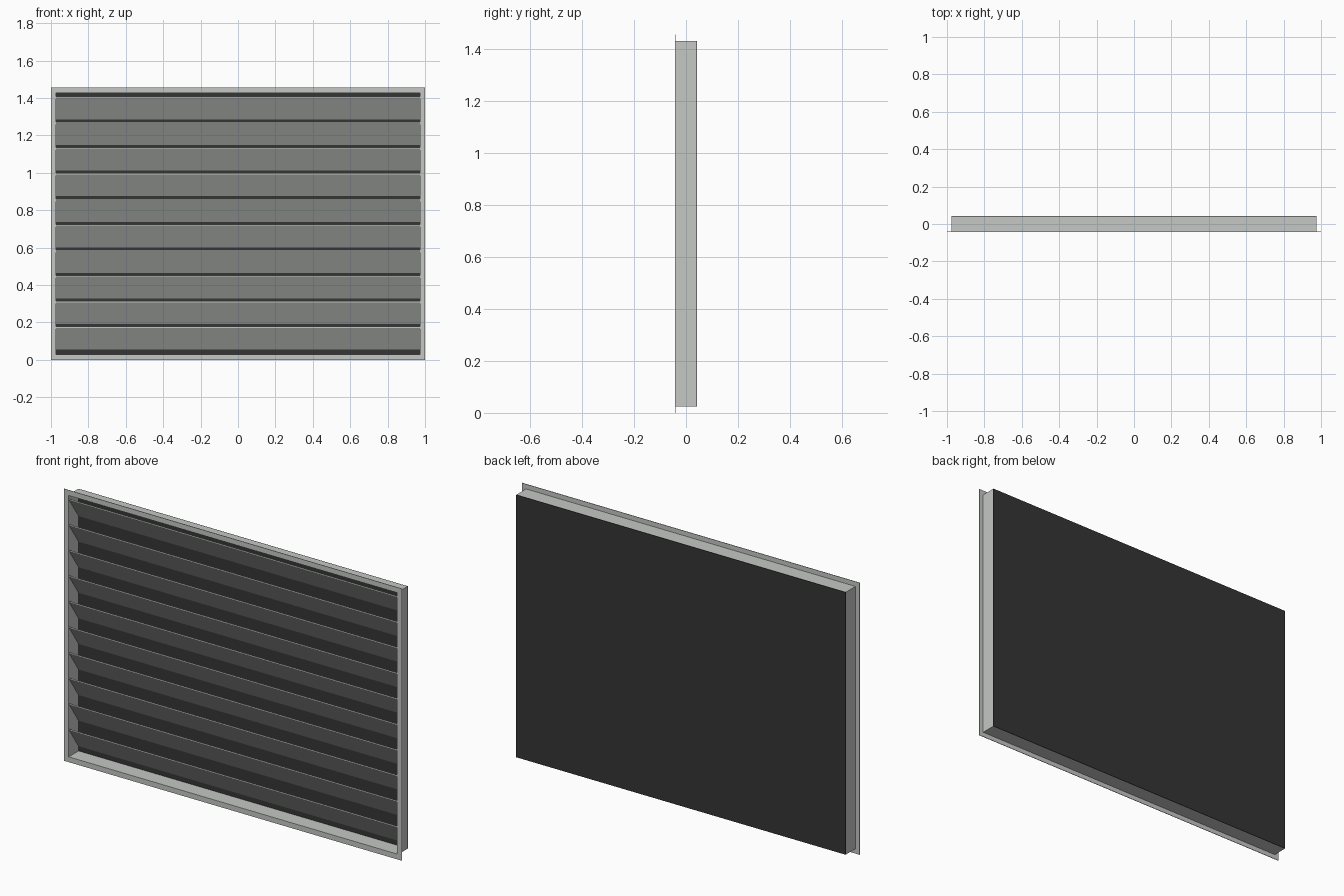
import bpy
import bmesh

cube = bpy.data.objects.get("Cube")
if cube:
    bpy.data.objects.remove(cube, do_unlink=True)


def material(name, color):
    mat = bpy.data.materials.new(name)
    mat.use_nodes = True
    mat.diffuse_color = color
    mat.node_tree.nodes["Principled BSDF"].inputs["Base Color"].default_value = color
    return mat


light_grey = material("light_grey_metal", (0.56, 0.58, 0.56, 1))
dark_grey = material("dark_backing", (0.036, 0.036, 0.036, 1))

HEIGHT = 1.455
MID = HEIGHT / 2
FRONT, BACK = -0.043, 0.043
WALL_X, WALL_Z = 0.975, 0.702   # half sizes of the duct box
SHEET = 0.003


def finish(name, bm, mat):
    bmesh.ops.recalc_face_normals(bm, faces=bm.faces)
    mesh = bpy.data.meshes.new(name)
    bm.to_mesh(mesh)
    bm.free()
    mesh.materials.append(mat)
    obj = bpy.data.objects.new(name, mesh)
    bpy.context.collection.objects.link(obj)
    return obj


def ring(name, outer, inner, y0, y1, mat):
    """Rectangular tube standing upright, with its hole along y."""
    bm = bmesh.new()
    corners = [(-1, -1), (1, -1), (1, 1), (-1, 1)]
    loops = [[bm.verts.new((sx * hx, y, MID + sz * hz)) for sx, sz in corners]
             for (hx, hz), y in ((outer, y0), (outer, y1), (inner, y1), (inner, y0))]
    for k in range(4):
        a, b = loops[k], loops[(k + 1) % 4]
        for i in range(4):
            j = (i + 1) % 4
            bm.faces.new((a[i], a[j], b[j], b[i]))
    return finish(name, bm, mat)


def extrude_x(name, profile, half, mat):
    """Extrude a (y, z) profile along the width."""
    bm = bmesh.new()
    face = bm.faces.new([bm.verts.new((-half, y, z)) for y, z in profile])
    out = bmesh.ops.extrude_face_region(bm, geom=[face])
    verts = [v for v in out["geom"] if isinstance(v, bmesh.types.BMVert)]
    bmesh.ops.translate(bm, verts=verts, vec=(2 * half, 0, 0))
    return finish(name, bm, mat)


# Flange and duct walls
inner = (WALL_X - SHEET, WALL_Z - SHEET)
ring("front_flange", (1, MID), inner, FRONT, FRONT + SHEET, light_grey)
ring("duct_walls", (WALL_X, WALL_Z), inner, FRONT + SHEET, BACK - SHEET, light_grey)

# Backing panel closing the duct
low, high = MID - WALL_Z, MID + WALL_Z
extrude_x("back_panel", [(BACK - SHEET, low), (BACK, low), (BACK, high), (BACK - SHEET, high)],
          WALL_X, dark_grey)

# Sloping slats, high at the front and low at the back
SLATS, PITCH, TOP, DROP, LIP = 10, 0.1368, 1.408, 0.117, 0.006
y0, y1 = FRONT + SHEET, BACK - SHEET
for i in range(SLATS):
    z = TOP - i * PITCH
    extrude_x(f"slat_{i + 1}", [(y0, z), (y0, z - LIP), (y1, z - DROP - LIP), (y1, z - DROP)],
              inner[0], light_grey)
